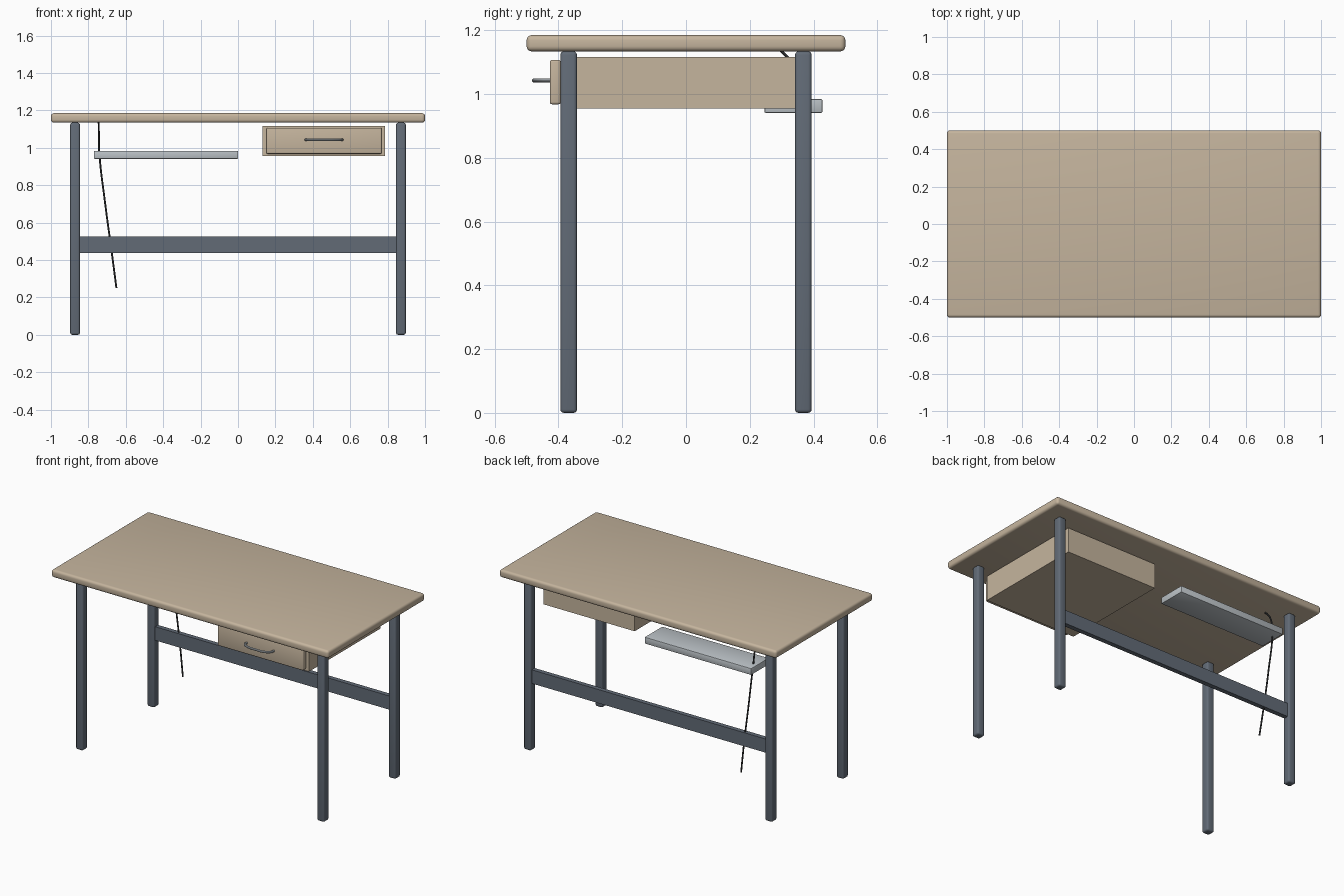
import bpy

if "Cube" in bpy.data.objects:
    bpy.data.objects.remove(bpy.data.objects["Cube"])

def material(name, rgb):
    m = bpy.data.materials.new(name)
    m.diffuse_color = (*rgb, 1)
    m.use_nodes = True
    m.node_tree.nodes["Principled BSDF"].inputs["Base Color"].default_value = m.diffuse_color
    return m

TAN = material("tan wood", (0.56, 0.46, 0.34))
SLATE = material("slate metal", (0.122, 0.147, 0.183))
GREY = material("light grey metal", (0.50, 0.54, 0.57))
DARK = material("dark cable", (0.04, 0.042, 0.045))

def box(name, x, y, z, mat, bevel=0.0, segments=3):
    """Box from (min, max) extents with optional rounded edges."""
    bpy.ops.mesh.primitive_cube_add(
        size=1, location=[(a + b) / 2 for a, b in (x, y, z)])
    ob = bpy.context.object
    ob.name = name
    ob.scale = [b - a for a, b in (x, y, z)]
    bpy.ops.object.transform_apply(location=False, rotation=False, scale=True)
    ob.data.materials.append(mat)
    if bevel:
        mod = ob.modifiers.new("rounded edges", 'BEVEL')
        mod.width = bevel
        mod.segments = segments
        bpy.ops.object.modifier_apply(modifier=mod.name)
        bpy.ops.object.shade_smooth_by_angle()
    return ob

def tube(name, points, radius, mat):
    """Round tube along a smooth path."""
    cu = bpy.data.curves.new(name, 'CURVE')
    cu.dimensions = '3D'
    cu.bevel_depth = radius
    cu.bevel_resolution = 3
    cu.use_fill_caps = True
    cu.resolution_u = 6
    sp = cu.splines.new('BEZIER')
    sp.bezier_points.add(len(points) - 1)
    for p, co in zip(sp.bezier_points, points):
        p.co = co
        p.handle_left_type = p.handle_right_type = 'AUTO'
    ob = bpy.data.objects.new(name, cu)
    bpy.context.collection.objects.link(ob)
    cu.materials.append(mat)
    bpy.ops.object.select_all(action='DESELECT')
    bpy.context.view_layer.objects.active = ob
    ob.select_set(True)
    bpy.ops.object.convert(target='MESH')
    bpy.ops.object.shade_smooth_by_angle()

# Desktop
box("desktop", (-1, 1), (-0.5, 0.5), (1.134, 1.185), TAN, 0.016, 4)

# Four legs
for sx, side in ((-1, "left"), (1, "right")):
    for sy, end in ((-1, "front"), (1, "back")):
        cx, cy, h = sx * 0.871, sy * 0.368, 0.0262
        box(f"{end}_{side}_leg", (cx - h, cx + h), (cy - h, cy + h),
            (0, 1.134), SLATE, 0.011)

# Rear stretcher
box("stretcher", (-0.846, 0.846), (0.353, 0.383), (0.438, 0.527), SLATE)

# Drawer case, front panel and handle
box("drawer_case", (0.13, 0.787), (-0.393, 0.344), (0.955, 1.116), TAN)
box("drawer_front", (0.152, 0.768), (-0.427, -0.393), (0.968, 1.107), TAN, 0.007)
tube("drawer_handle", [
    (0.362, -0.42, 1.043), (0.366, -0.45, 1.043), (0.39, -0.468, 1.043),
    (0.46, -0.476, 1.043),
    (0.53, -0.468, 1.043), (0.554, -0.45, 1.043), (0.558, -0.42, 1.043)],
    0.007, GREY)

# Cable tray and hanging cable
box("cable_tray", (-0.77, 0.0), (0.246, 0.428), (0.941, 0.984), GREY, 0.004, 2)
tube("cable", [
    (-0.745, 0.295, 1.14), (-0.744, 0.345, 1.08), (-0.742, 0.366, 0.98),
    (-0.71, 0.37, 0.70), (-0.677, 0.368, 0.455), (-0.65, 0.36, 0.25)],
    0.005, DARK)
